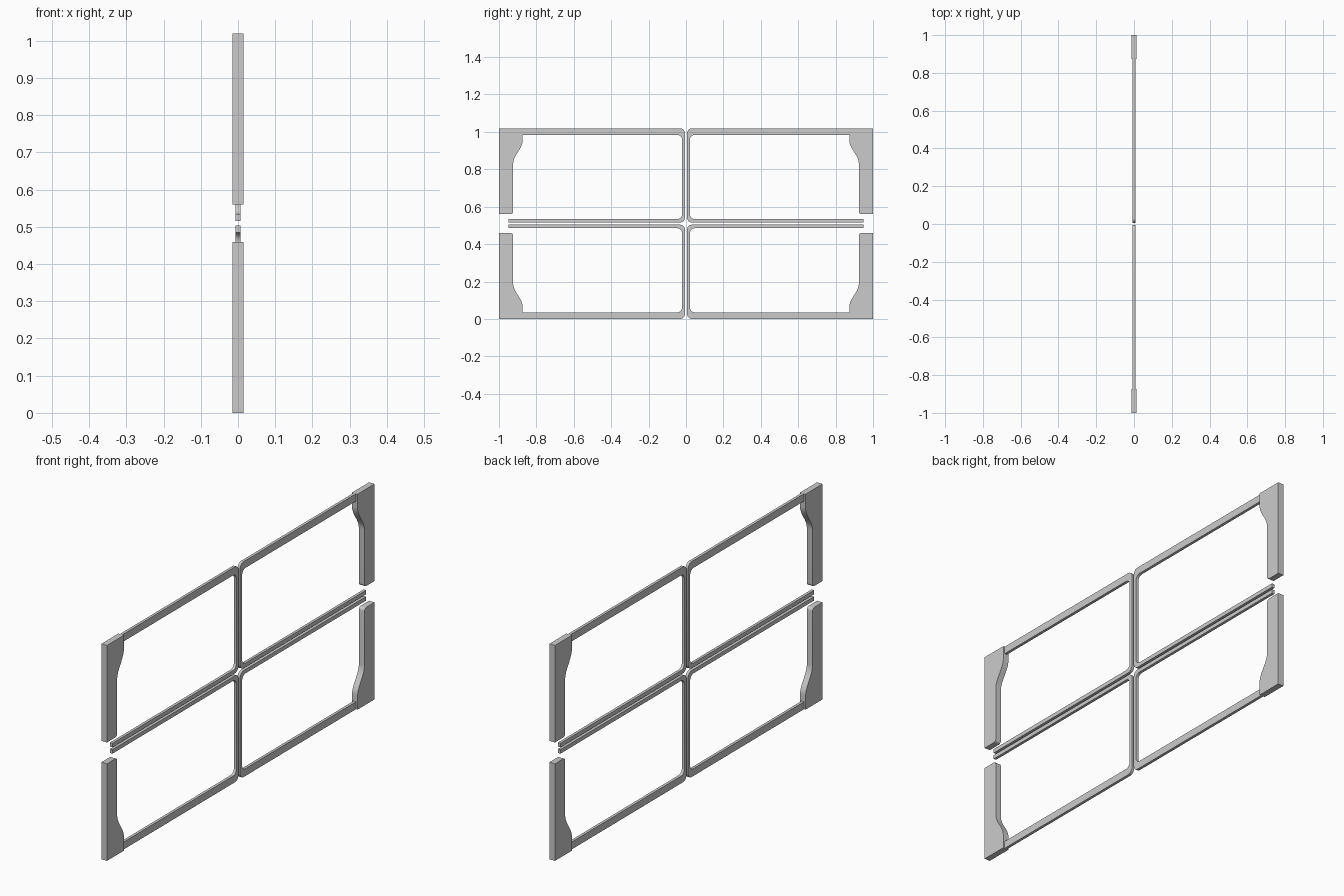
import bpy, bmesh, math

if "Cube" in bpy.data.objects:
    bpy.data.objects.remove(bpy.data.objects["Cube"])

MID = 0.5095      # height of the horizontal symmetry plane
TOP = 1.019


def arc(cy, cz, r, a0, a1, n=6):
    return [(cy + r * math.cos(math.radians(a0 + (a1 - a0) * i / n)),
             cz + r * math.sin(math.radians(a0 + (a1 - a0) * i / n))) for i in range(n + 1)]


def extrude(name, profile, half, sy, sz):
    """Extrude a (y, z) outline along x, mirrored into one quarter."""
    pts = [(sy * y, MID + sz * (z - MID)) for y, z in profile]
    bm = bmesh.new()
    face = bm.faces.new([bm.verts.new((-half, y, z)) for y, z in pts])
    new = bmesh.ops.extrude_face_region(bm, geom=[face])
    verts = [g for g in new["geom"] if isinstance(g, bmesh.types.BMVert)]
    bmesh.ops.translate(bm, verts=verts, vec=(2 * half, 0, 0))
    bmesh.ops.recalc_face_normals(bm, faces=bm.faces)
    me = bpy.data.meshes.new(name)
    bm.to_mesh(me)
    bm.free()
    ob = bpy.data.objects.new(name, me)
    bpy.context.collection.objects.link(ob)
    bpy.context.view_layer.objects.active = ob
    ob.select_set(True)
    bpy.ops.object.shade_smooth_by_angle(angle=math.radians(30))
    ob.select_set(False)


# Corner post: wide shoulder at the rail, S-curve down to a slim leg
shoulder = [(0.8985 - 0.0255 * math.cos(math.pi * i / 10), 0.955 - 0.125 * i / 10)
            for i in range(11)]
post = ([(1, 0.56), (1, TOP), (0.873, TOP)] + shoulder
        + arc(0.938, 0.574, 0.014, 180, 270))

# C-shaped frame: outer rail, rounded upright, slim middle rail
r = 0.026
frame = ([(0.90, TOP)] + arc(0.006 + r, TOP - r, r, 90, 180)
         + arc(0.006 + r, 0.515 + r, r, 180, 270)
         + [(0.948, 0.515), (0.948, 0.534)]
         + arc(0.021 + r, 0.534 + r, r, 270, 180)
         + arc(0.021 + r, 0.984 - r, r, 180, 90) + [(0.90, 0.984)])

for sz, level in ((1, "upper"), (-1, "lower")):
    for sy, side in ((1, "right"), (-1, "left")):
        extrude(f"{level}_{side}_post", post, 0.0145, sy, sz)
        extrude(f"{level}_{side}_frame", frame, 0.0067, sy, sz)
